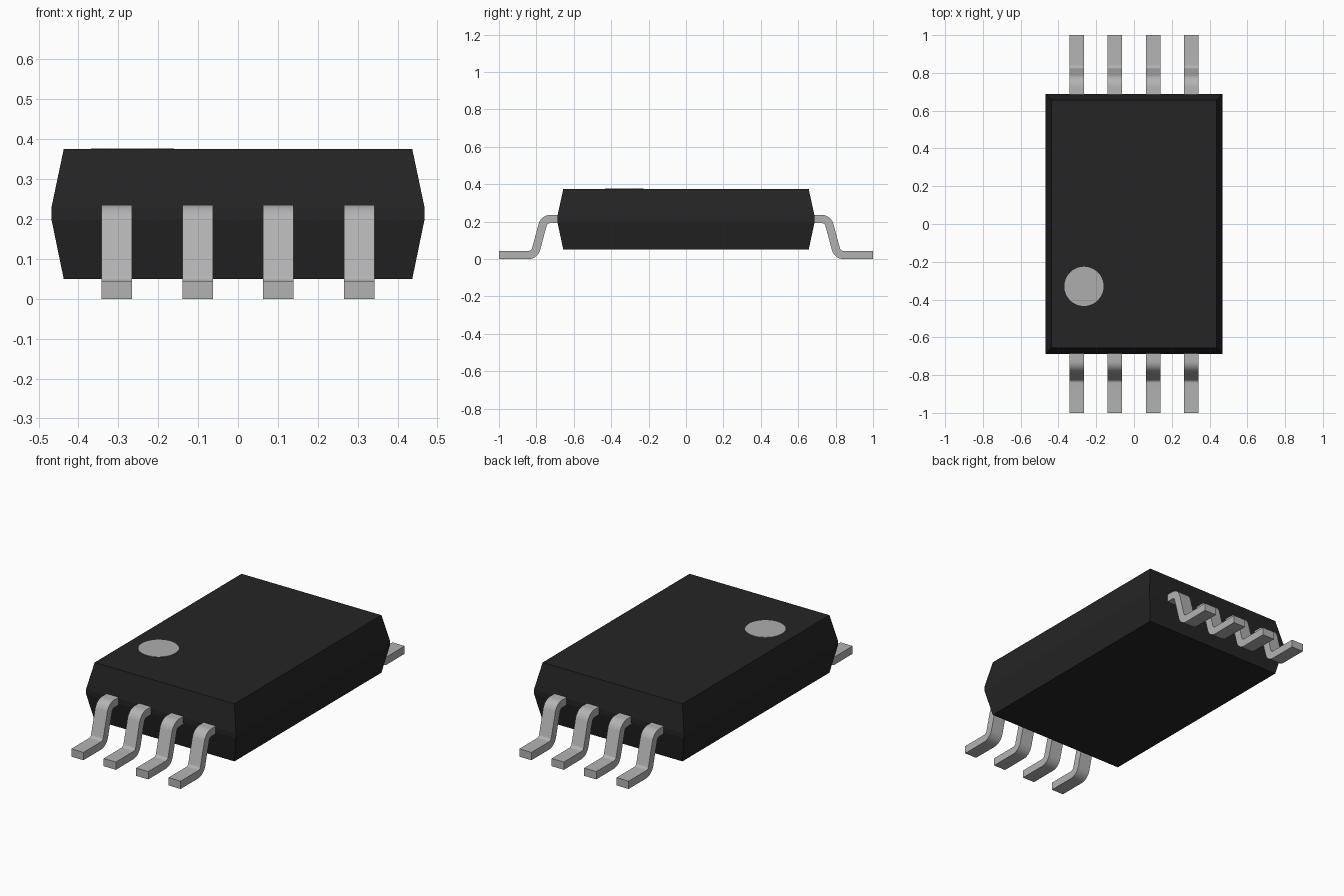
import bpy, bmesh, math
from mathutils import Vector

cube = bpy.data.objects.get("Cube")
if cube:
    bpy.data.objects.remove(cube, do_unlink=True)


def material(name, value):
    mat = bpy.data.materials.new(name)
    mat.use_nodes = True
    color = (value, value, value, 1)
    mat.diffuse_color = color
    mat.node_tree.nodes["Principled BSDF"].inputs["Base Color"].default_value = color
    return mat


def finish(bm, name, mat):
    bmesh.ops.recalc_face_normals(bm, faces=bm.faces[:])
    mesh = bpy.data.meshes.new(name)
    bm.to_mesh(mesh)
    bm.free()
    mesh.materials.append(mat)
    obj = bpy.data.objects.new(name, mesh)
    bpy.context.collection.objects.link(obj)
    return obj


black = material("black plastic", 0.018)
metal = material("tinned metal", 0.45)
grey = material("marker grey", 0.42)

# Body: stacked rectangles, widest at the parting band
bm = bmesh.new()
rings = []
for hx, hy, z in [(0.437, 0.656, 0.05), (0.468, 0.688, 0.2),
                  (0.468, 0.688, 0.228), (0.437, 0.656, 0.375)]:
    corners = [(-hx, -hy, z), (hx, -hy, z), (hx, hy, z), (-hx, hy, z)]
    rings.append([bm.verts.new(c) for c in corners])
for low, high in zip(rings, rings[1:]):
    for i in range(4):
        j = (i + 1) % 4
        bm.faces.new((low[i], low[j], high[j], high[i]))
bm.faces.new(rings[0])
bm.faces.new(rings[-1])
finish(bm, "body", black)

# Pin one marker: thin disc on the top face
bm = bmesh.new()
bmesh.ops.create_cone(bm, cap_ends=True, segments=48, radius1=0.104,
                      radius2=0.104, depth=0.004)
marker = finish(bm, "pin_one_marker", grey)
marker.location = (-0.265, -0.33, 0.375)

# Lead centre line with rounded bends, as (point, normal) pairs in the yz plane
half, width, radius, steps = 0.022, 0.076, 0.042, 8
knee, heel = Vector((0.758, 0.214)), Vector((0.81, half))
slope = math.atan2(knee.y - heel.y, heel.x - knee.x)
tangent = radius * math.tan(slope / 2)
turns = [math.pi / 2 - slope * i / steps for i in range(steps + 1)]
normals = [Vector((math.cos(a), math.sin(a))) for a in turns]
up = Vector((0, 1))
path = [(Vector((0.62, knee.y)), up)]
path += [(knee + Vector((-tangent, -radius)) + n * radius, n) for n in normals]
path += [(heel + Vector((tangent, radius)) - n * radius, n) for n in reversed(normals)]
path.append((Vector((1, half)), up))

# Lead: rectangular section swept along the path
bm = bmesh.new()
sections = []
for p, n in path:
    top, bottom = p + n * half, p - n * half
    sections.append([bm.verts.new((x, q.x, q.y)) for x, q in
                     [(-width / 2, bottom), (width / 2, bottom),
                      (width / 2, top), (-width / 2, top)]])
for a, b in zip(sections, sections[1:]):
    for i in range(4):
        j = (i + 1) % 4
        bm.faces.new((a[i], a[j], b[j], b[i]))
bm.faces.new(sections[0])
bm.faces.new(sections[-1])
lead = finish(bm, "back_lead_1", metal)
bpy.ops.object.select_all(action="DESELECT")
lead.select_set(True)
bpy.context.view_layer.objects.active = lead
bpy.ops.object.shade_smooth_by_angle(angle=math.radians(30))

# Four leads on each end share one mesh
for side, turn in (("back", 0), ("front", math.pi)):
    for i in range(4):
        name = f"{side}_lead_{i + 1}"
        obj = bpy.data.objects.get(name)
        if obj is None:
            obj = bpy.data.objects.new(name, lead.data)
            bpy.context.collection.objects.link(obj)
        obj.location.x = (i - 1.5) * 0.2025
        obj.rotation_euler.z = turn
